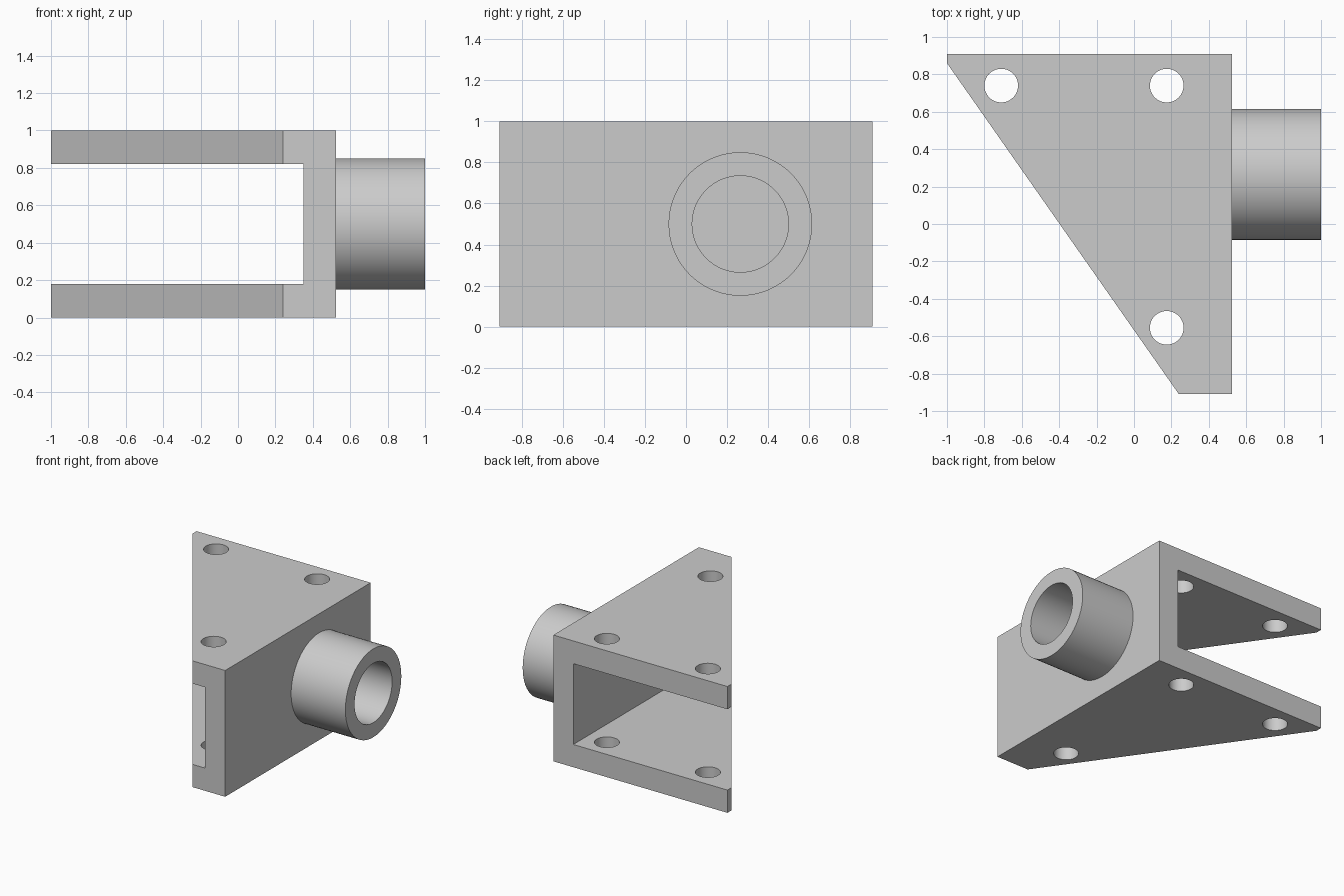
import bpy, bmesh, math
from mathutils import Matrix, Vector

cube = bpy.data.objects.get("Cube")
if cube:
    bpy.data.objects.remove(cube, do_unlink=True)

# Material
grey = bpy.data.materials.new("light grey")
grey.use_nodes = True
colour = (0.6, 0.6, 0.6, 1)
grey.diffuse_color = colour
grey.node_tree.nodes["Principled BSDF"].inputs["Base Color"].default_value = colour

WALL_X, INNER_X, HALF_Y, HEIGHT, PLATE = 0.525, 0.35, 0.91, 1.0, 0.18


def make_object(name, bm):
    bmesh.ops.recalc_face_normals(bm, faces=bm.faces)
    mesh = bpy.data.meshes.new(name)
    bm.to_mesh(mesh)
    bm.free()
    mesh.materials.append(grey)
    obj = bpy.data.objects.new(name, mesh)
    bpy.context.collection.objects.link(obj)
    return obj


def smooth(obj):
    bpy.ops.object.select_all(action='DESELECT')
    obj.select_set(True)
    bpy.context.view_layer.objects.active = obj
    bpy.ops.object.shade_smooth_by_angle(angle=math.radians(30))


def cut(target, cutter):
    cutter.hide_render = True
    mod = target.modifiers.new("cut", 'BOOLEAN')
    mod.operation, mod.solver, mod.object = 'DIFFERENCE', 'EXACT', cutter
    bpy.context.view_layer.objects.active = target
    bpy.ops.object.modifier_apply(modifier=mod.name)
    bpy.data.objects.remove(cutter, do_unlink=True)


# Bracket body: triangular outline with clipped tips, extruded upward
outline = [(-1, HALF_Y), (-1, 0.86), (0.24, -HALF_Y), (WALL_X, -HALF_Y), (WALL_X, HALF_Y)]
bm = bmesh.new()
base = bm.faces.new([bm.verts.new((x, y, 0)) for x, y in outline])
ext = bmesh.ops.extrude_face_region(bm, geom=[base], use_keep_orig=True)
bmesh.ops.translate(bm, vec=(0, 0, HEIGHT),
                    verts=[v for v in ext["geom"] if isinstance(v, bmesh.types.BMVert)])
body = make_object("bracket_body", bm)

# Slot between the two plates
bm = bmesh.new()
left = -1.2
size = Vector((INNER_X - left, 2.2, HEIGHT - 2 * PLATE))
centre = Vector(((INNER_X + left) / 2, 0, HEIGHT / 2))
bmesh.ops.create_cube(bm, size=1, matrix=Matrix.Translation(centre) @ Matrix.Diagonal(size).to_4x4())
cut(body, make_object("slot_cutter", bm))

# Bolt holes through both plates
for x, y in [(-0.71, 0.74), (0.175, 0.74), (0.175, -0.555)]:
    bm = bmesh.new()
    bmesh.ops.create_cone(bm, cap_ends=True, segments=48, radius1=0.09, radius2=0.09,
                          depth=1.4, matrix=Matrix.Translation((x, y, HEIGHT / 2)))
    cut(body, make_object("hole_cutter", bm))
smooth(body)

# Hollow round socket on the outer wall, spun from its closed section
bm = bmesh.new()
hub = Vector((0, 0.265, 0.5))
section = [(WALL_X, 0.35), (1.0, 0.35), (1.0, 0.235), (WALL_X, 0.235)]
verts = [bm.verts.new(hub + Vector((x, 0, r))) for x, r in section]
edges = [bm.edges.new(pair) for pair in zip(verts, verts[1:] + verts[:1])]
bmesh.ops.spin(bm, geom=verts + edges, cent=hub, axis=(1, 0, 0),
               angle=math.tau, steps=72, use_duplicate=False)
bmesh.ops.remove_doubles(bm, verts=bm.verts, dist=0.0005)
smooth(make_object("socket_tube", bm))
